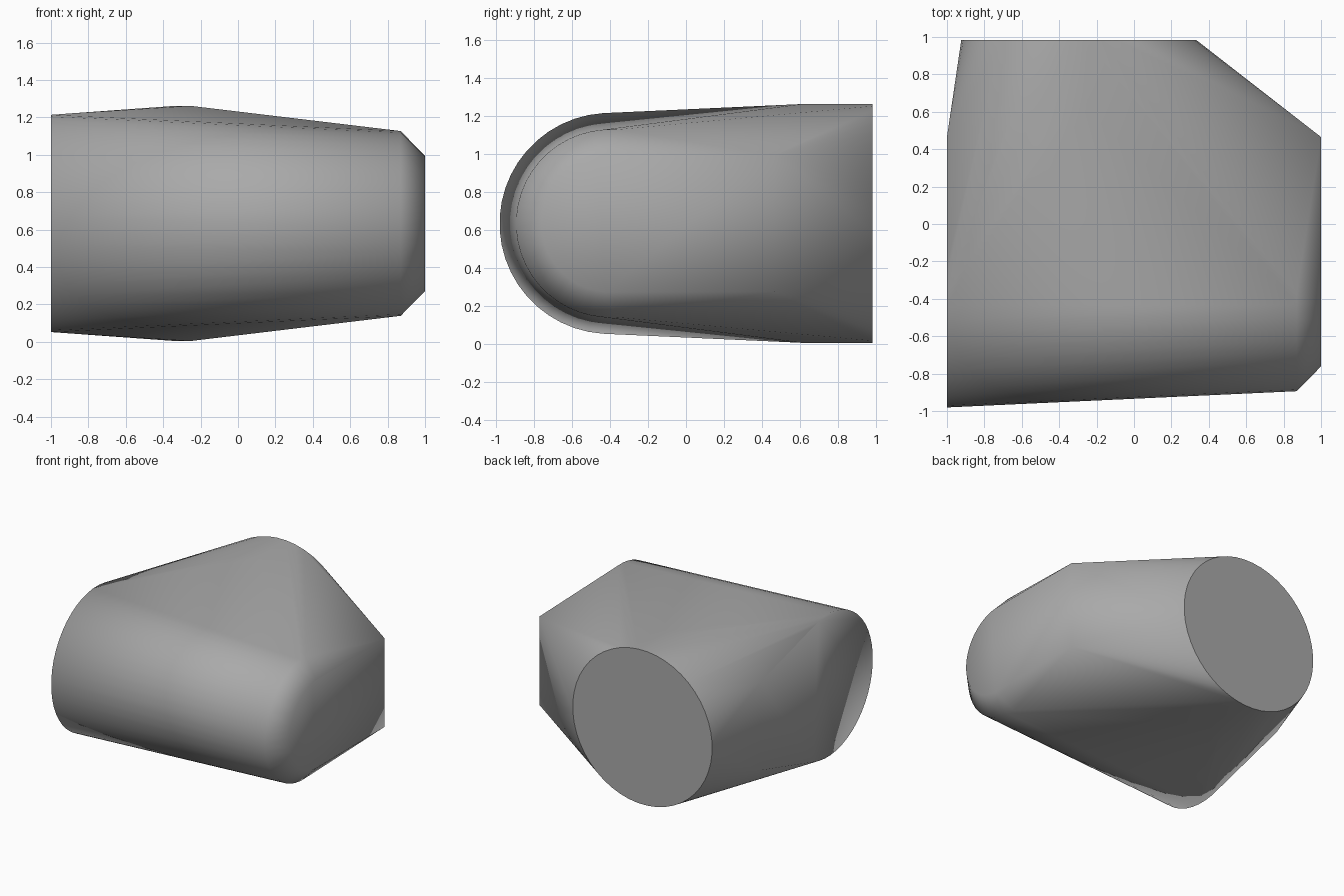
import bpy, bmesh, math
from mathutils import Vector

if "Cube" in bpy.data.objects:
    bpy.data.objects.remove(bpy.data.objects["Cube"])

ZC = 0.633  # height of all pipe axes
points = []

def ring(center, radius, axis, sides=48):
    """Add a circle of points around the x or y axis."""
    for i in range(sides):
        a = 2 * math.pi * (i + 0.5) / sides
        u, w = radius * math.cos(a), radius * math.sin(a)
        offset = (0, u, w) if axis == 'x' else (u, 0, w)
        points.append(Vector(center) + Vector(offset))

# tapered cross pipe with a chamfered right end
ring((-1.0, -0.40, ZC), 0.582, 'x')
ring((0.87, -0.40, ZC), 0.495, 'x')
ring((1.0, -0.40, ZC), 0.362, 'x')

# branch pipe to the back
ring((-0.295, 0.61, ZC), 0.63, 'y')
ring((-0.295, 0.983, ZC), 0.63, 'y')

# upright edges of both end faces
for x in (-1, 1):
    for s in (-1, 1):
        points.append(Vector((x, 0.465, ZC + s * 0.36)))

# wrap everything in one tight skin
bm = bmesh.new()
for p in points:
    bm.verts.new(p)
bmesh.ops.convex_hull(bm, input=bm.verts)
loose = [v for v in bm.verts if not v.link_faces]
bmesh.ops.delete(bm, geom=loose, context='VERTS')
bmesh.ops.dissolve_limit(bm, angle_limit=math.radians(0.5),
                         verts=bm.verts, edges=bm.edges)
bmesh.ops.recalc_face_normals(bm, faces=bm.faces)

# soft shading all over, except for the rim of the flat back mouth
for f in bm.faces:
    f.smooth = True
for f in bm.faces:
    if f.normal.y > 0.99:
        for e in f.edges:
            e.smooth = False

mesh = bpy.data.meshes.new("pipe_junction_shell")
bm.to_mesh(mesh)
bm.free()
obj = bpy.data.objects.new("pipe_junction_shell", mesh)
bpy.context.collection.objects.link(obj)

# dark grey finish
grey = bpy.data.materials.new("dark_grey")
grey.diffuse_color = (0.4, 0.4, 0.4, 1)
grey.use_nodes = True
grey.node_tree.nodes["Principled BSDF"].inputs["Base Color"].default_value = grey.diffuse_color
mesh.materials.append(grey)
